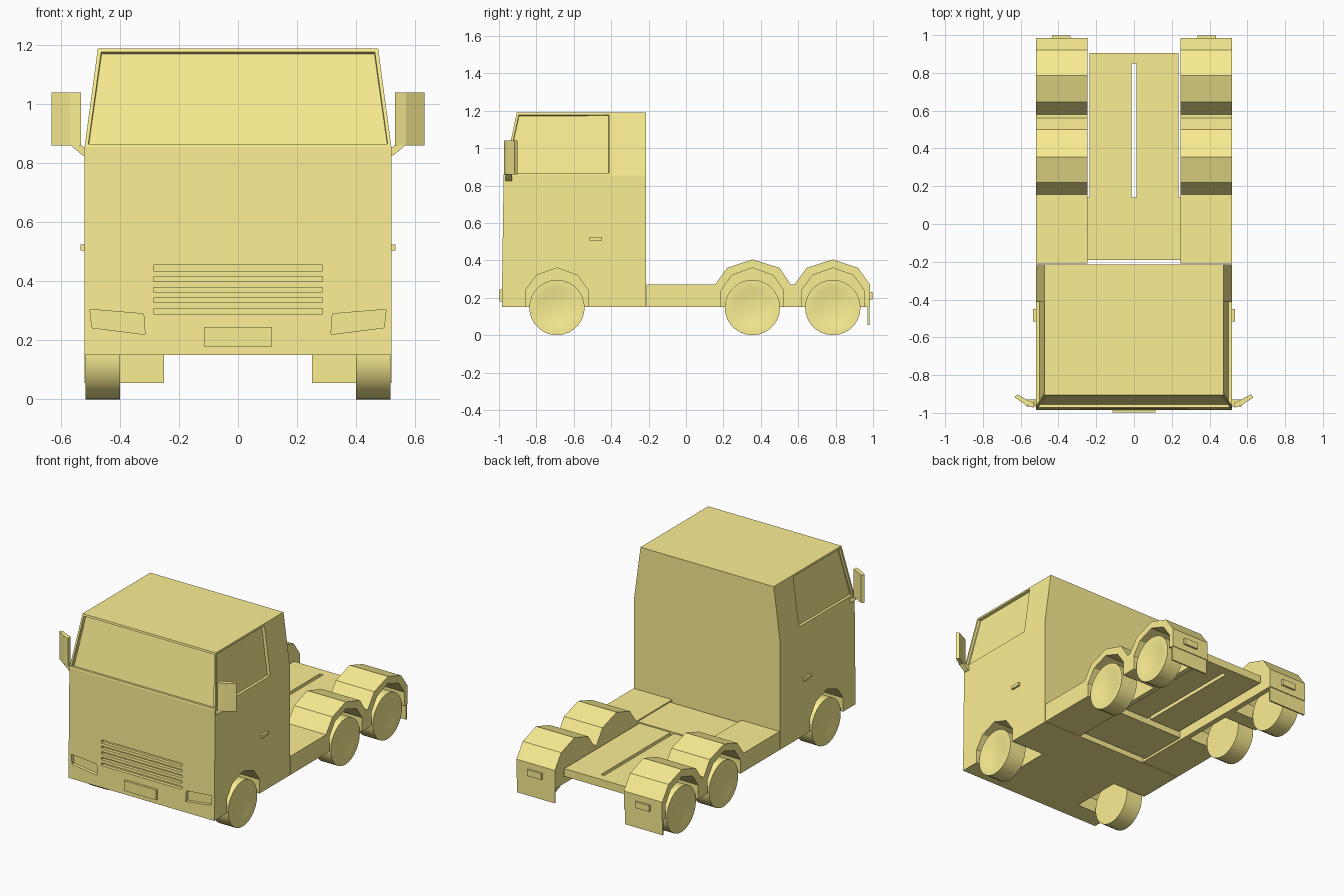
import bpy, bmesh, math

if "Cube" in bpy.data.objects:
    bpy.data.objects.remove(bpy.data.objects["Cube"])

# Single yellow paint
paint = bpy.data.materials.new('yellow_paint')
paint.diffuse_color = (0.97, 0.86, 0.29, 1)
paint.use_nodes = True
paint.node_tree.nodes["Principled BSDF"].inputs["Base Color"].default_value = paint.diffuse_color


def finish(name, bm):
    bmesh.ops.recalc_face_normals(bm, faces=bm.faces)
    me = bpy.data.meshes.new(name)
    bm.to_mesh(me)
    bm.free()
    me.materials.append(paint)
    ob = bpy.data.objects.new(name, me)
    bpy.context.collection.objects.link(ob)
    return ob


def prism(name, pts, axis, a, b):
    """Extrude a 2D outline along an axis from a to b."""
    place = {'x': lambda p, t: (t, p[0], p[1]),
             'y': lambda p, t: (p[0], t, p[1]),
             'z': lambda p, t: (p[0], p[1], t)}[axis]
    bm = bmesh.new()
    lo = [bm.verts.new(place(p, a)) for p in pts]
    hi = [bm.verts.new(place(p, b)) for p in pts]
    bm.faces.new(lo)
    bm.faces.new(hi)
    n = len(pts)
    for i in range(n):
        j = (i + 1) % n
        bm.faces.new((lo[i], lo[j], hi[j], hi[i]))
    return finish(name, bm)


def box(name, x, y, z):
    return prism(name, [(x[0], y[0]), (x[1], y[0]), (x[1], y[1]), (x[0], y[1])], 'z', *z)


def cut(target, cutter):
    mod = target.modifiers.new('cut', 'BOOLEAN')
    mod.operation = 'DIFFERENCE'
    mod.solver = 'EXACT'
    mod.object = cutter
    bpy.context.view_layer.objects.active = target
    bpy.ops.object.modifier_apply(modifier=mod.name)
    bpy.data.objects.remove(cutter)


def arch(cy, rise=0.36, bottom=0.15):
    """Faceted wheel arch outline around a wheel centre."""
    half = [(-0.167, bottom), (-0.167, rise - 0.12), (-0.11, rise - 0.04)]
    return ([(cy + u, z) for u, z in half] + [(cy, rise)]
            + [(cy - u, z) for u, z in reversed(half)])


def wheel(name, s, cy, r=0.148, seg=28):
    """Lathe a tyre with a gently dished hub."""
    prof = [(0.40, 0), (0.40, r), (0.517, r), (0.517, 0.1), (0.508, 0.075), (0.513, 0)]
    bm = bmesh.new()
    vs = [bm.verts.new((s * x, cy, r + q)) for x, q in prof]
    es = [bm.edges.new(e) for e in zip(vs, vs[1:])]
    bmesh.ops.spin(bm, geom=vs + es, cent=(0, cy, r), axis=(1, 0, 0),
                   angle=2 * math.pi, steps=seg)
    bmesh.ops.remove_doubles(bm, verts=bm.verts, dist=1e-4)
    ob = finish(name, bm)
    bpy.ops.object.select_all(action='DESELECT')
    ob.select_set(True)
    bpy.context.view_layer.objects.active = ob
    bpy.ops.object.shade_smooth_by_angle(angle=math.radians(30))
    return ob


# Cab shell with recessed windscreen and side windows
bm = bmesh.new()
rings = []
for z, hw, yf in ((0.15, 0.52, -0.985), (0.855, 0.52, -0.975), (1.19, 0.475, -0.905)):
    rings.append([bm.verts.new(p) for p in (
        (-hw, yf, z), (hw, yf, z), (hw, -0.4, z), (hw, -0.215, z),
        (-hw, -0.215, z), (-hw, -0.4, z))])
bm.faces.new(rings[0])
bm.faces.new(rings[2])
windows = []
for k in (0, 1):
    for i in range(6):
        j = (i + 1) % 6
        f = bm.faces.new((rings[k][i], rings[k][j], rings[k + 1][j], rings[k + 1][i]))
        if k == 1 and i in (0, 1, 5):
            windows.append(f)
bmesh.ops.recalc_face_normals(bm, faces=bm.faces)
bmesh.ops.inset_individual(bm, faces=windows, thickness=0.017)
bmesh.ops.inset_individual(bm, faces=windows, thickness=0.003, depth=-0.018)
cab = finish('cab', bm)

# Grille recess with slats
cut(cab, box('grille_cutter', (-0.287, 0.287), (-1.1, -0.962), (0.29, 0.455)))
for i in range(4):
    z = 0.308 + i * 0.036
    box('grille_slat', (-0.287, 0.287), (-0.982, -0.96), (z, z + 0.02))

# Front number plate, blank
box('front_plate', (-0.115, 0.115), (-0.998, -0.975), (0.18, 0.245))

FENDER = [(-0.21, 0.15), (-0.21, 0.27), (0.155, 0.27), (0.22, 0.36), (0.355, 0.405),
          (0.50, 0.36), (0.56, 0.27), (0.58, 0.27), (0.645, 0.36), (0.785, 0.405),
          (0.92, 0.36), (0.985, 0.27), (0.985, 0.15)]

for s, side in ((1, 'right'), (-1, 'left')):
    # Front wheel wells and headlight recesses
    cut(cab, prism('well_cutter', arch(-0.69, bottom=0.1), 'x', s * 0.28, s * 0.6))
    cut(cab, prism('light_cutter', [(s * 0.315, 0.22), (s * 0.32, 0.29),
                                    (s * 0.502, 0.305), (s * 0.495, 0.243)],
                   'y', -1.1, -0.962))
    # Rear fender, open at the outer side with a solid inner wall
    outline = FENDER + arch(0.785)[::-1] + arch(0.355)[::-1]
    prism('rear_fender_' + side, outline, 'x', s * 0.28, s * 0.52)
    prism('fender_wall_' + side, FENDER, 'x', s * 0.246, s * 0.28)
    # Mud flap and tail light
    box('mud_flap_' + side, (s * 0.25, s * 0.52), (0.97, 0.98), (0.055, 0.16))
    box('tail_light_' + side, (s * 0.335, s * 0.435), (0.98, 0.998), (0.19, 0.23))
    # Door handle
    box('door_handle_' + side, (s * 0.515, s * 0.534), (-0.515, -0.45), (0.505, 0.525))
    # Wing mirror and its arm
    prism('mirror_' + side, [(s * x, y) for x, y in (
        (0.533, -0.972), (0.57, -0.96), (0.632, -0.918), (0.618, -0.902),
        (0.567, -0.93), (0.533, -0.945))], 'z', 0.86, 1.04)
    prism('mirror_arm_' + side, [(s * x, z) for x, z in (
        (0.515, 0.823), (0.53, 0.83), (0.568, 0.862), (0.535, 0.862), (0.515, 0.85))],
        'y', -0.965, -0.93)
    # Wheels
    for cy, pos in ((-0.69, 'front'), (0.355, 'middle'), (0.785, 'rear')):
        wheel(f'{pos}_wheel_{side}', s, cy)

# Chassis: solid block behind the cab, then a slotted coupling deck
box('chassis_block', (-0.247, 0.247), (-0.19, 0.14), (0.165, 0.262))
prism('coupling_deck', [(-0.235, 0.14), (-0.012, 0.14), (-0.012, 0.85), (0.012, 0.85),
                        (0.012, 0.14), (0.235, 0.14), (0.235, 0.905), (-0.235, 0.905)],
      'z', 0.205, 0.255)
